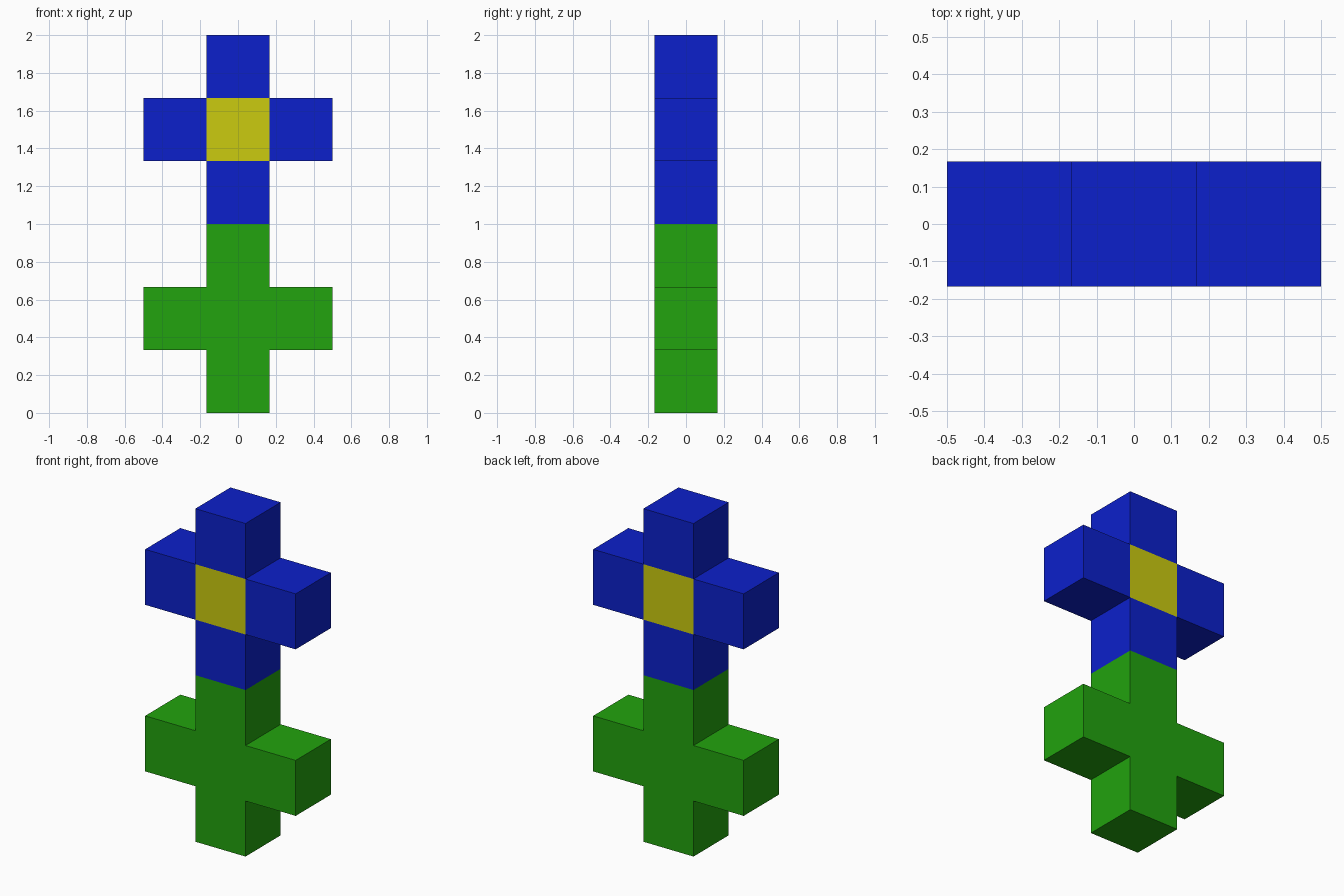
import bpy
import bmesh

if "Cube" in bpy.data.objects:
    bpy.data.objects.remove(bpy.data.objects["Cube"])

U = 1 / 3  # side of one cube unit


def material(name, rgb):
    m = bpy.data.materials.new(name)
    m.diffuse_color = (*rgb, 1.0)
    m.use_nodes = True
    m.node_tree.nodes["Principled BSDF"].inputs["Base Color"].default_value = m.diffuse_color
    return m


blue = material("blue", (0.0037, 0.0144, 0.597))
yellow = material("yellow", (0.597, 0.597, 0.0052))
green = material("green", (0.016, 0.366, 0.0044))


def cross(name, z_mid, arm_mat, centre_mat):
    """Plus of five square cells, thickened by one unit."""
    bm = bmesh.new()
    for cx, cz in ((0, 0), (1, 0), (-1, 0), (0, 1), (0, -1)):
        corners = ((-.5, -.5), (.5, -.5), (.5, .5), (-.5, .5))
        face = bm.faces.new([bm.verts.new(((cx + a) * U, -U / 2, z_mid + (cz + b) * U))
                             for a, b in corners])
        # the centre cell takes the second colour
        face.material_index = 1 if cx == cz == 0 else 0
    bmesh.ops.remove_doubles(bm, verts=bm.verts, dist=1e-4)
    mesh = bpy.data.meshes.new(name)
    bm.to_mesh(mesh)
    bm.free()
    mesh.materials.append(arm_mat)
    mesh.materials.append(centre_mat)
    ob = bpy.data.objects.new(name, mesh)
    bpy.context.collection.objects.link(ob)
    mod = ob.modifiers.new("thickness", 'SOLIDIFY')
    mod.thickness = U
    mod.offset = -1
    return ob


# flower with a yellow centre on top of a green leafy stem
cross("flower_head", 1.5, blue, yellow)
cross("stem_and_leaves", 0.5, green, green)
